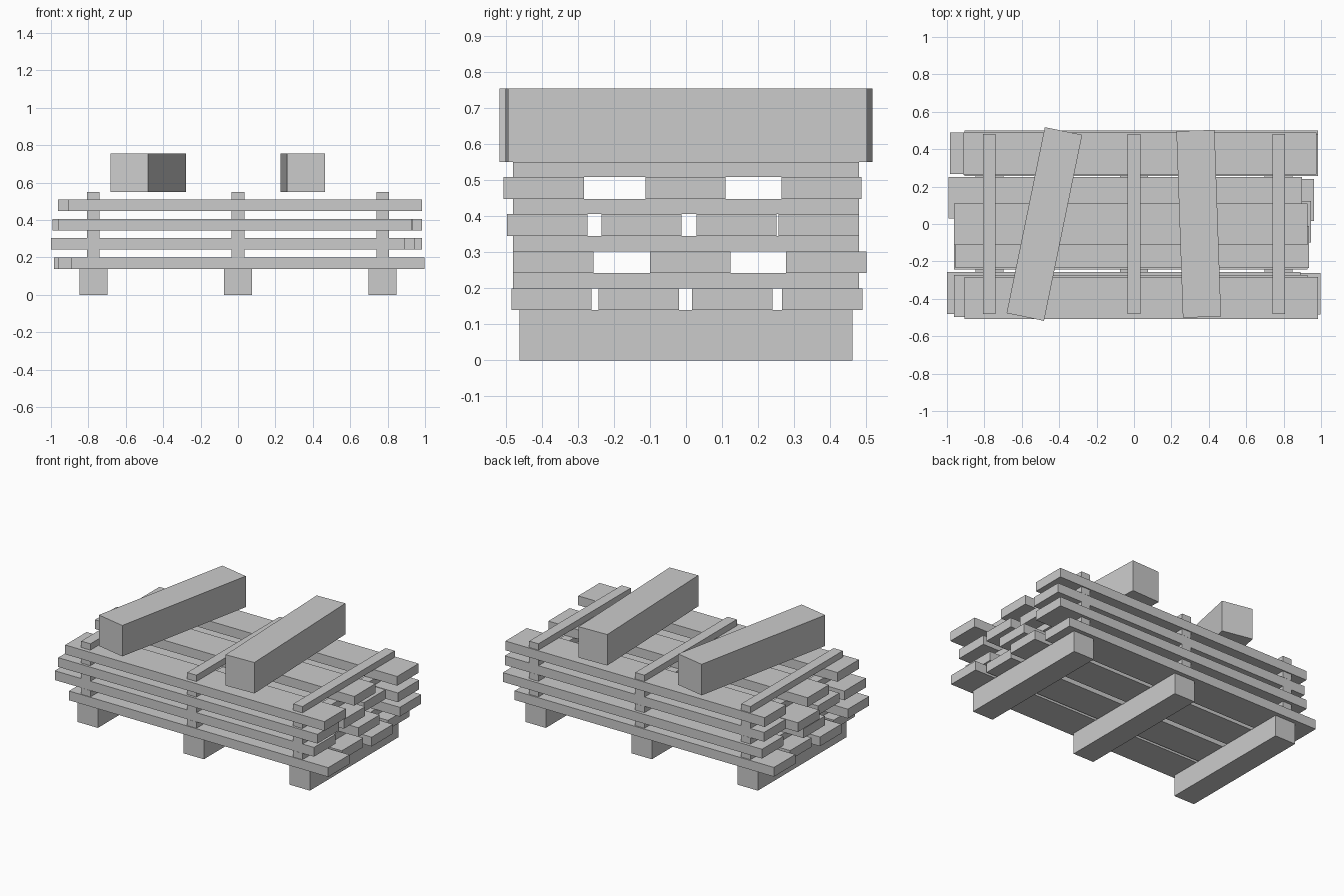
import bpy
from math import radians

if "Cube" in bpy.data.objects:
    bpy.data.objects.remove(bpy.data.objects["Cube"])


def block(name, centre, size, turn=0.0):
    """Rectangular timber with its size applied, optionally turned about z."""
    bpy.ops.mesh.primitive_cube_add(size=1, location=centre)
    ob = bpy.context.object
    ob.name = name
    for v in ob.data.vertices:
        v.co = [c * s for c, s in zip(v.co, size)]
    ob.rotation_euler.z = radians(turn)
    return ob


BEARER_H, BOARD_H, STICKER_H = 0.139, 0.061, 0.0418
BOARD_L, BOARD_W = 1.89, 0.223
CROSS_X = (-0.773, 0.0, 0.773)

# Bearers on the ground
for x in CROSS_X:
    block("bearer", (x, 0, BEARER_H / 2), (0.15, 0.925, BEARER_H))

# Board layers, bottom to top: (left end x, front edge y) of each board
layers = [
    [(-0.893, -0.485), (-0.963, -0.243), (-0.927, 0.017), (-0.984, 0.267)],
    [(-1.000, -0.480), (-0.943, -0.100), (-0.905, 0.278)],
    [(-0.963, -0.497), (-0.954, -0.235), (-0.992, 0.029), (-0.905, 0.257)],
    [(-0.905, -0.507), (-0.963, -0.113), (-0.915, 0.265)],
]
z = BEARER_H
for boards in layers:
    for x, y in boards:
        block("board", (x + BOARD_L / 2, y + BOARD_W / 2, z + BOARD_H / 2),
              (BOARD_L, BOARD_W, BOARD_H))
    z += BOARD_H
    # Spacer sticks above each layer
    for x in CROSS_X:
        block("spacer_stick", (x, 0, z + STICKER_H / 2), (0.067, 0.962, STICKER_H))
    z += STICKER_H

# Heavy beams laid loosely on top
block("top_beam_left", (-0.479, 0, z + 0.102), (0.204, 1.015, 0.204), -11.6)
block("top_beam_right", (0.346, 0.001, z + 0.102), (0.204, 0.998, 0.204), 2.0)
